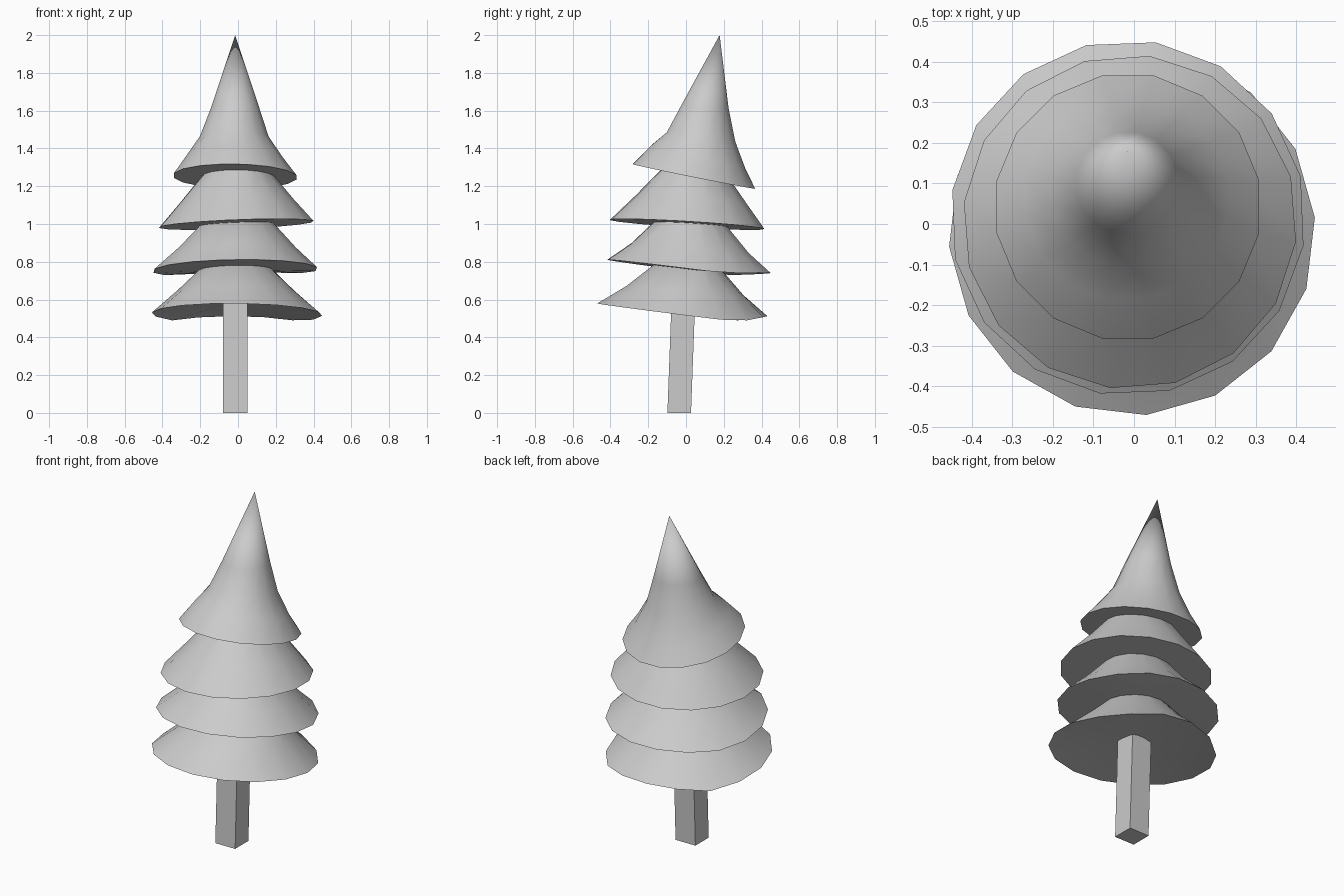
import bpy, bmesh, math

if "Cube" in bpy.data.objects:
    bpy.data.objects.remove(bpy.data.objects["Cube"], do_unlink=True)

GREY = (0.6, 0.6, 0.6, 1)
material = bpy.data.materials.new("plain grey")
material.use_nodes = True
material.diffuse_color = GREY
material.node_tree.nodes["Principled BSDF"].inputs["Base Color"].default_value = GREY


def finish(name, bm, smooth):
    bmesh.ops.recalc_face_normals(bm, faces=bm.faces)
    mesh = bpy.data.meshes.new(name)
    bm.to_mesh(mesh)
    bm.free()
    obj = bpy.data.objects.new(name, mesh)
    bpy.context.collection.objects.link(obj)
    mesh.materials.append(material)
    if smooth:
        bpy.ops.object.select_all(action='DESELECT')
        obj.select_set(True)
        bpy.context.view_layer.objects.active = obj
        bpy.ops.object.shade_smooth_by_angle(angle=math.radians(45))


def tier(name, rings, phase=0.5, bend=None, apex=None, hollow=0, sides=16):
    """Loft of tilted rings: centre x, y, z, radius, slope along x, slope along y."""
    bm = bmesh.new()
    loops = []
    for cx, cy, cz, r, sx, sy in rings:
        loop = []
        for i in range(sides):
            a = math.tau * (i + phase) / sides
            dx, dy = r * math.cos(a), r * math.sin(a)
            z = cz + sx * dx + sy * dy
            if bend and not loops:          # back of the rim curls up
                z += max(0, cy + dy - bend[0]) * bend[1]
            loop.append(bm.verts.new((cx + dx, cy + dy, z)))
        loops.append(loop)
    for low, high in zip(loops, loops[1:]):
        for i in range(sides):
            j = (i + 1) % sides
            bm.faces.new((low[i], low[j], high[j], high[i]))
    # underside, raised at its middle by the hollow depth
    x, y, z = rings[0][:3]
    middle = bm.verts.new((x, y, z + hollow))
    for i in range(sides):
        bm.faces.new((loops[0][(i + 1) % sides], loops[0][i], middle))
    if apex:
        tip = bm.verts.new(apex)
        for i in range(sides):
            bm.faces.new((loops[-1][i], loops[-1][(i + 1) % sides], tip))
    else:
        bm.faces.new(loops[-1])
    finish(name, bm, True)


# Foliage tiers, from the lowest up
tier("bottom_tier", [
    (-0.005, -0.02, 0.523, 0.452, -0.01, -0.125),
    (-0.01, -0.005, 0.648, 0.31, 0, -0.08),
    (-0.01, 0.005, 0.82, 0.13, 0, 0)], phase=0.2, bend=(0.28, 0.3), hollow=0.07)
tier("lower_middle_tier", [
    (-0.015, 0.015, 0.757, 0.438, 0.015, -0.125),
    (-0.005, 0.02, 0.872, 0.315, 0, -0.08),
    (0, 0.02, 1.06, 0.14, 0, 0)], phase=0.6, bend=(0.2, 0.15))
tier("upper_middle_tier", [
    (-0.01, 0.005, 0.998, 0.412, 0.04, -0.06),
    (-0.005, 0.025, 1.125, 0.3, 0.02, -0.07),
    (0, 0.035, 1.3, 0.155, 0, 0)], phase=0.7)
tier("top_tier", [
    (-0.015, 0.042, 1.252, 0.33, -0.015, -0.2),
    (-0.018, 0.065, 1.352, 0.255, -0.02, -0.25),
    (-0.02, 0.08, 1.46, 0.185, 0, -0.14),
    (-0.015, 0.1, 1.62, 0.128, 0, -0.06)], apex=(-0.015, 0.178, 2.0))

# Square trunk, leaning slightly back
bm = bmesh.new()
bmesh.ops.create_cube(bm, size=1)
for v in bm.verts:
    up = v.co.z > 0
    v.co = (-0.015 + v.co.x * 0.13,
            (-0.013 if up else -0.036) + v.co.y * 0.125,
            0.62 if up else 0)
finish("trunk", bm, False)
